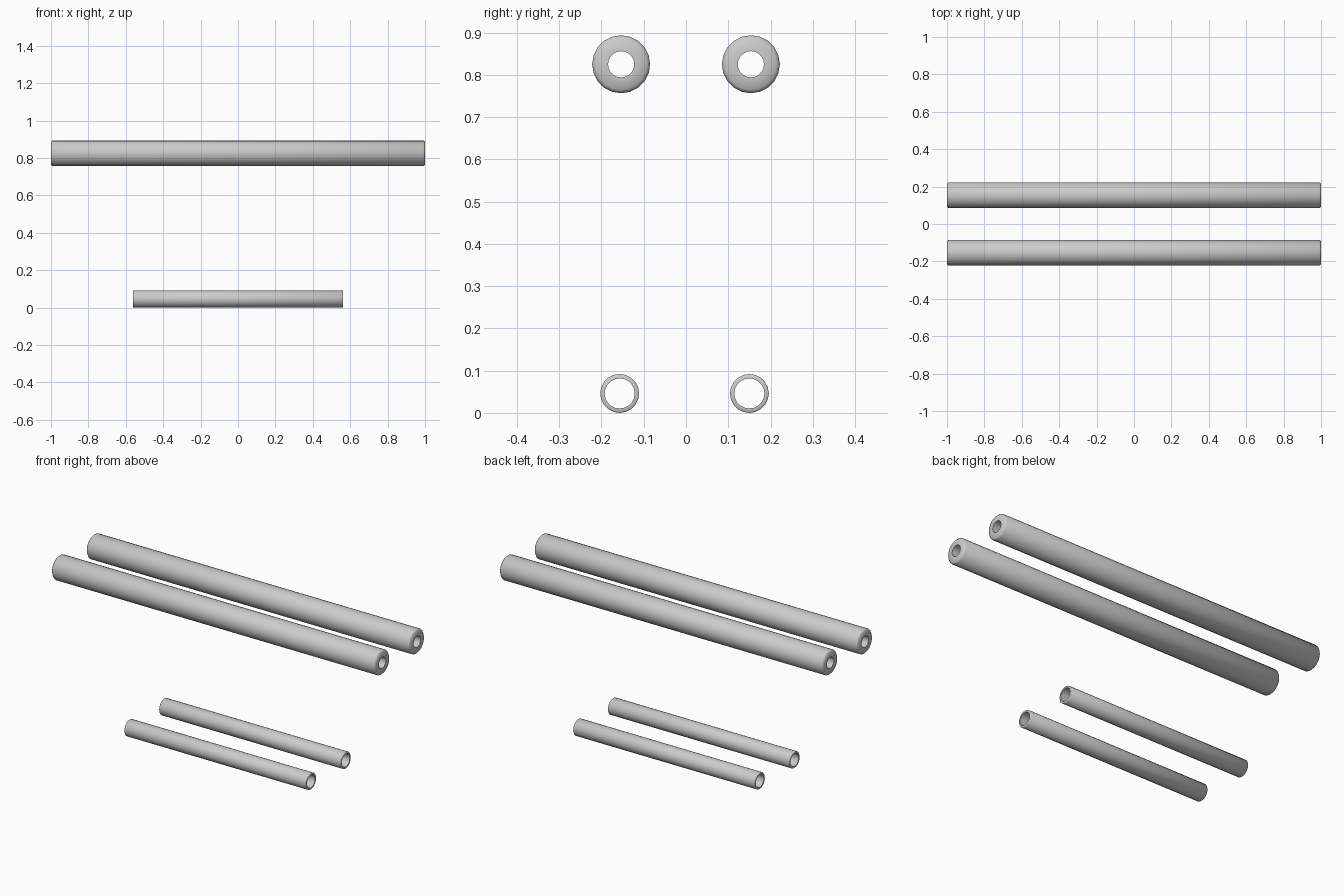
import bpy, math

if "Cube" in bpy.data.objects:
    bpy.data.objects.remove(bpy.data.objects["Cube"])

SIDES = 20


def tube(name, half, outer, inner, bevel, y, z, angle):
    """Hollow tube along x: a closed wall profile revolved around its axis."""
    profile = [(-half, inner), (-half, outer - bevel), (-half + bevel, outer),
               (half - bevel, outer), (half, outer - bevel), (half, inner)]
    n = len(profile)
    verts = [(x, r * math.cos(2 * math.pi * i / SIDES), r * math.sin(2 * math.pi * i / SIDES))
             for i in range(SIDES) for x, r in profile]
    faces = []
    for i in range(SIDES):
        j = (i + 1) % SIDES
        for k in range(n):
            m = (k + 1) % n
            faces.append((i * n + k, i * n + m, j * n + m, j * n + k)[::-1])
    mesh = bpy.data.meshes.new(name)
    mesh.from_pydata(verts, [], faces)
    mesh.update()
    obj = bpy.data.objects.new(name, mesh)
    obj.location = (0, y, z)
    bpy.context.collection.objects.link(obj)
    bpy.ops.object.select_all(action='DESELECT')
    obj.select_set(True)
    bpy.context.view_layer.objects.active = obj
    # Outward normals
    bpy.ops.object.mode_set(mode='EDIT')
    bpy.ops.mesh.select_all(action='SELECT')
    bpy.ops.mesh.normals_make_consistent(inside=False)
    bpy.ops.object.mode_set(mode='OBJECT')
    bpy.ops.object.shade_smooth_by_angle(angle=math.radians(angle))


# Long thick-walled upper tubes with softened ends
for label, y in (("front", -0.1535), ("back", 0.1535)):
    tube(f"upper_tube_{label}", 1.0, 0.0686, 0.031, 0.008, y, 0.825, 50)

# Short thin-walled lower tubes
for label, y in (("front", -0.157), ("back", 0.150)):
    tube(f"lower_tube_{label}", 0.5615, 0.046, 0.0355, 0.002, y, 0.046, 50)
